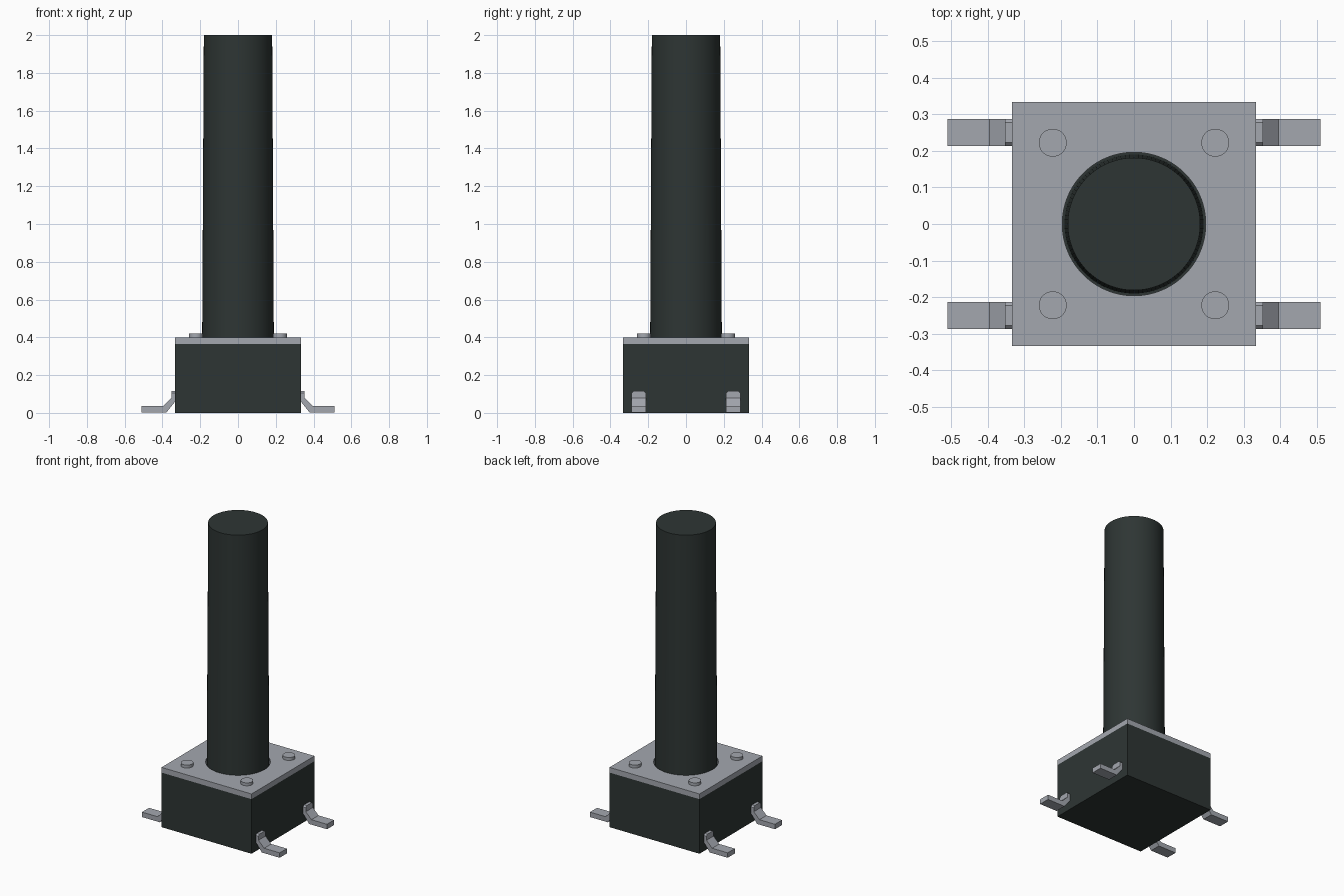
import bpy, bmesh, math

cube = bpy.data.objects.get("Cube")
if cube:
    bpy.data.objects.remove(cube, do_unlink=True)


def material(name, color):
    m = bpy.data.materials.new(name)
    m.use_nodes = True
    m.diffuse_color = (*color, 1)
    m.node_tree.nodes["Principled BSDF"].inputs["Base Color"].default_value = (*color, 1)
    return m


BLACK = material("black plastic", (0.027, 0.036, 0.034))
STEEL = material("grey steel", (0.37, 0.39, 0.43))


def box(name, half, z0, z1, mat):
    bpy.ops.mesh.primitive_cube_add(size=1, location=(0, 0, (z0 + z1) / 2))
    ob = bpy.context.object
    ob.name = name
    ob.scale = (2 * half, 2 * half, z1 - z0)
    bpy.ops.object.transform_apply(location=True, rotation=False, scale=True)
    ob.data.materials.append(mat)
    return ob


def round_post(name, x, y, z0, z1, r0, r1, sides, mat):
    bpy.ops.mesh.primitive_cone_add(vertices=sides, radius1=r0, radius2=r1, depth=z1 - z0,
                                    location=(x, y, (z0 + z1) / 2))
    ob = bpy.context.object
    ob.name = name
    ob.data.materials.append(mat)
    bpy.ops.object.shade_smooth_by_angle(angle=math.radians(30))
    return ob


# Housing and slightly tapered stem
HALF, BASE_TOP, PLATE_TOP = 0.333, 0.365, 0.4
box("housing", HALF, 0, BASE_TOP, BLACK)
round_post("stem", 0, 0, BASE_TOP - 0.02, 2, 0.19, 0.181, 96, BLACK)

# Cover plate with a round hole around the stem
plate = box("cover_plate", HALF, BASE_TOP, PLATE_TOP, STEEL)
cutter = round_post("hole_cutter", 0, 0, 0.3, 0.5, 0.196, 0.196, 96, STEEL)
cutter.hide_render = True
cutter.hide_set(True)
cut = plate.modifiers.new("hole", "BOOLEAN")
cut.operation = "DIFFERENCE"
cut.solver = "EXACT"
cut.object = cutter
bpy.context.view_layer.objects.active = plate
bpy.ops.object.modifier_apply(modifier=cut.name)
bpy.data.objects.remove(cutter, do_unlink=True)

# Bent lead side profile (x, z), from the upper tab to the foot
PROFILE = [(0.32, 0.115), (0.353, 0.115), (0.353, 0.078), (0.395, 0.036), (0.51, 0.036),
           (0.51, 0.003), (0.378, 0.003), (0.333, 0.06), (0.32, 0.06)]


def lead(name, side, y):
    bm = bmesh.new()
    w = 0.0375
    face = bm.faces.new([bm.verts.new((side * x, y - w, z)) for x, z in PROFILE])
    ext = bmesh.ops.extrude_face_region(bm, geom=[face])
    moved = [v for v in ext["geom"] if isinstance(v, bmesh.types.BMVert)]
    bmesh.ops.translate(bm, vec=(0, 2 * w, 0), verts=moved)
    # Chamfer the upper corners of the tab
    corners = [e for e in bm.edges
               if all(v.co.z > 0.11 for v in e.verts)
               and abs(e.verts[0].co.y - e.verts[1].co.y) < 0.001]
    bmesh.ops.bevel(bm, geom=corners, offset=0.01, segments=1, affect="EDGES")
    bmesh.ops.recalc_face_normals(bm, faces=bm.faces)
    mesh = bpy.data.meshes.new(name)
    bm.to_mesh(mesh)
    bm.free()
    mesh.materials.append(STEEL)
    bpy.context.collection.objects.link(bpy.data.objects.new(name, mesh))


# Four leads and four rivets
for side, side_name in ((1, "left"), (-1, "right")):
    for end, end_name in ((-1, "front"), (1, "back")):
        lead(f"{end_name}_{side_name}_lead", side, end * 0.25)
        round_post(f"{end_name}_{side_name}_rivet", side * 0.222, end * 0.222,
                   PLATE_TOP - 0.01, 0.42, 0.038, 0.038, 48, STEEL)
